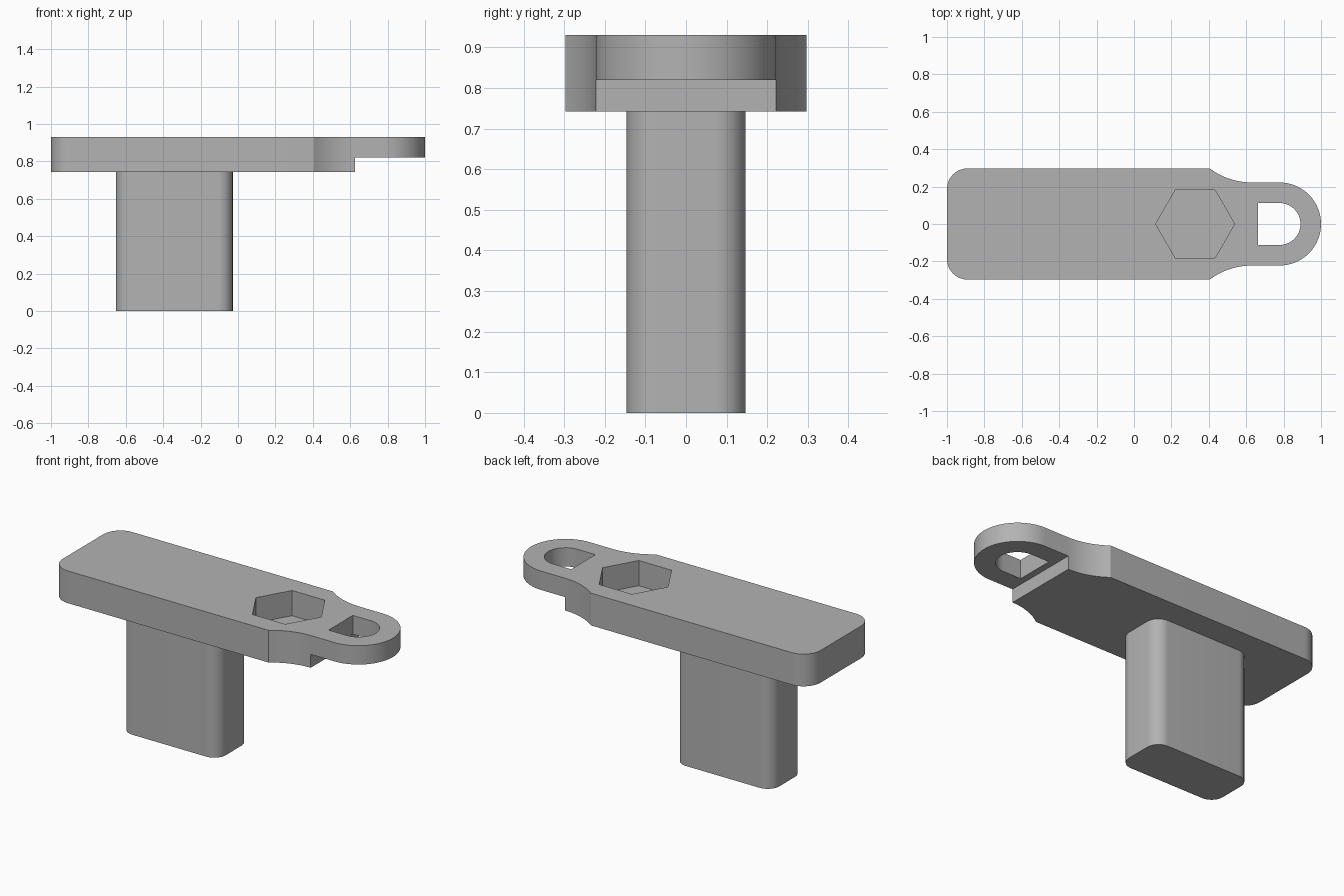
import bpy, bmesh, math
from math import radians

cube = bpy.data.objects.get("Cube")
if cube:
    bpy.data.objects.remove(cube, do_unlink=True)

TOP, PLATE_BOTTOM, TAB_BOTTOM = 0.93, 0.742, 0.82
HALF_WIDTH, NECK = 0.297, 0.222

grey = bpy.data.materials.new("plain grey")
grey.use_nodes = True
grey.diffuse_color = (0.45, 0.45, 0.45, 1)
grey.node_tree.nodes["Principled BSDF"].inputs["Base Color"].default_value = grey.diffuse_color


def arc(cx, cy, r, start, end, steps=12):
    angles = [radians(start + (end - start) * i / steps) for i in range(steps + 1)]
    return [(cx + r * math.cos(a), cy + r * math.sin(a)) for a in angles]


def rounded_rect(x0, x1, half, r):
    pts = []
    for cx, cy, a in ((x1 - r, half - r, 0), (x0 + r, half - r, 90),
                      (x0 + r, r - half, 180), (x1 - r, r - half, 270)):
        pts += arc(cx, cy, r, a, a + 90)
    return pts


def prism(name, outline, z0, z1):
    """Extrude a counter-clockwise outline between two heights."""
    bm = bmesh.new()
    face = bm.faces.new([bm.verts.new((x, y, z0)) for x, y in outline])
    top = bmesh.ops.extrude_face_region(bm, geom=[face])["geom"]
    bmesh.ops.translate(bm, vec=(0, 0, z1 - z0),
                        verts=[g for g in top if isinstance(g, bmesh.types.BMVert)])
    bmesh.ops.recalc_face_normals(bm, faces=bm.faces)
    mesh = bpy.data.meshes.new(name)
    bm.to_mesh(mesh)
    bm.free()
    mesh.materials.append(grey)
    obj = bpy.data.objects.new(name, mesh)
    bpy.context.collection.objects.link(obj)
    return obj


def activate(obj):
    bpy.ops.object.select_all(action='DESELECT')
    obj.select_set(True)
    bpy.context.view_layer.objects.active = obj


def cut(target, cutter):
    mod = target.modifiers.new("cut", 'BOOLEAN')
    mod.operation, mod.solver, mod.object = 'DIFFERENCE', 'EXACT', cutter
    activate(target)
    bpy.ops.object.modifier_apply(modifier=mod.name)
    bpy.data.objects.remove(cutter, do_unlink=True)


# Plate outline: one side from the round tip to the rounded far corner, then mirrored
neck_start, shoulder, tip_x = 0.63, 0.405, 0.778
rise, run = HALF_WIDTH - NECK, neck_start - shoulder
flare = (run ** 2 + rise ** 2) / (2 * rise)
sweep = math.degrees(math.asin(run / flare))
side = arc(tip_x, 0, NECK, 0, 90, 20)
side += arc(neck_start, NECK + flare, flare, 270, 270 - sweep, 10)
side += arc(-0.89, HALF_WIDTH - 0.11, 0.11, 90, 180)
outline = side + [(x, -y) for x, y in reversed(side[1:])]
plate = prism("top_plate", outline, PLATE_BOTTOM, TOP)

# Step under the tab, hexagonal pocket and D-shaped slot
cut(plate, prism("tab_step", [(0.625, -0.5), (1.2, -0.5), (1.2, 0.5), (0.625, 0.5)], 0.6, TAB_BOTTOM))
cut(plate, prism("hex_pocket", arc(0.327, 0, 0.211, 0, 300, 5), TOP - 0.147, 1.1))
slot = arc(0.778, 0, 0.112, -90, 90, 24) + [(0.663, 0.112), (0.663, -0.112)]
cut(plate, prism("slot", slot, 0.6, 1.1))

# Rounded post beneath the plate
post = prism("post", rounded_rect(-0.653, -0.028, 0.147, 0.075), 0, PLATE_BOTTOM + 0.01)

for part in (plate, post):
    activate(part)
    bpy.ops.object.shade_smooth_by_angle(angle=radians(30))
